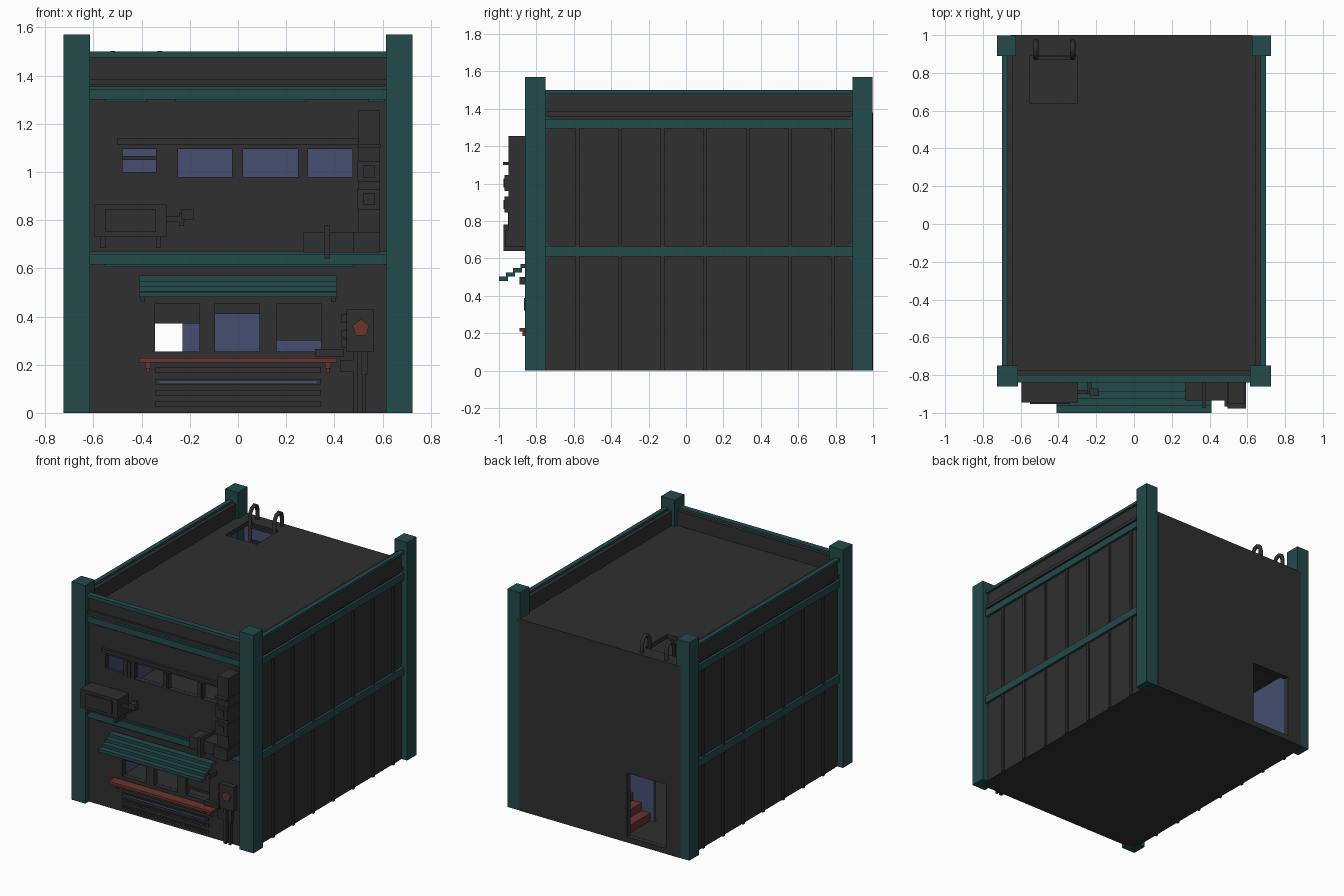
import bpy, bmesh, math
from mathutils import Matrix, Vector

cube = bpy.data.objects.get("Cube")
if cube:
    bpy.data.objects.remove(cube, do_unlink=True)


def material(name, rgb):
    m = bpy.data.materials.new(name)
    m.use_nodes = True
    m.diffuse_color = (*rgb, 1)
    bsdf = next(n for n in m.node_tree.nodes if n.type == 'BSDF_PRINCIPLED')
    bsdf.inputs["Base Color"].default_value = (*rgb, 1)
    bsdf.inputs["Roughness"].default_value = 0.8
    return m


DARK = material("charcoal", (0.029, 0.029, 0.029))
TEAL = material("dark_teal", (0.017, 0.068, 0.068))
BLUE = material("slate_blue", (0.060, 0.077, 0.160))
RUST = material("rust_brown", (0.140, 0.035, 0.024))


def finish(name, bm, mat):
    bmesh.ops.recalc_face_normals(bm, faces=bm.faces)
    me = bpy.data.meshes.new(name)
    bm.to_mesh(me)
    bm.free()
    me.materials.append(mat)
    ob = bpy.data.objects.new(name, me)
    bpy.context.collection.objects.link(ob)
    return ob


def box(name, x, y, z, mat=DARK):
    """Box from three (low, high) ranges."""
    bm = bmesh.new()
    size = [r[1] - r[0] for r in (x, y, z)]
    mid = [(r[1] + r[0]) / 2 for r in (x, y, z)]
    bmesh.ops.create_cube(bm, size=1, matrix=Matrix.Translation(mid) @ Matrix.Diagonal((*size, 1)))
    return finish(name, bm, mat)


def sheet(name, u, v, holes, place, thick, mat):
    """Rectangular sheet with rectangular openings (u0, u1, v0, v1), given thickness."""
    us = sorted({*u, *[h[0] for h in holes], *[h[1] for h in holes]})
    vs = sorted({*v, *[h[2] for h in holes], *[h[3] for h in holes]})
    bm = bmesh.new()
    grid = {(a, b): bm.verts.new(place(a, b)) for a in us for b in vs}
    for a, a2 in zip(us, us[1:]):
        for b, b2 in zip(vs, vs[1:]):
            cu, cv = (a + a2) / 2, (b + b2) / 2
            if not any(h[0] < cu < h[1] and h[2] < cv < h[3] for h in holes):
                bm.faces.new([grid[a, b], grid[a2, b], grid[a2, b2], grid[a, b2]])
    bmesh.ops.delete(bm, geom=[w for w in bm.verts if not w.link_faces], context='VERTS')
    ob = finish(name, bm, mat)
    s = ob.modifiers.new("thickness", 'SOLIDIFY')
    s.thickness, s.offset = thick, 0
    return ob


def rounded_panel(name, x, y, z, mat, r=0.03):
    """Upright side panel whose outline has rounded corners."""
    bm = bmesh.new()
    ring = []
    for cy, cz, a0 in ((y[1] - r, z[1] - r, 0), (y[0] + r, z[1] - r, 90),
                       (y[0] + r, z[0] + r, 180), (y[1] - r, z[0] + r, 270)):
        for k in range(4):
            a = math.radians(a0 + 30 * k)
            ring.append(bm.verts.new((x[0], cy + r * math.cos(a), cz + r * math.sin(a))))
    f = bm.faces.new(ring)
    out = bmesh.ops.extrude_face_region(bm, geom=[f])
    bmesh.ops.translate(bm, vec=(x[1] - x[0], 0, 0),
                        verts=[g for g in out["geom"] if isinstance(g, bmesh.types.BMVert)])
    return finish(name, bm, mat)


def span(s, a, b):
    return tuple(sorted((s * a, s * b)))


# Front, back and roof shells with openings, each lined inside
LOW_WIN = [(-0.345, -0.16, 0.255, 0.455), (-0.095, 0.09, 0.255, 0.455), (0.16, 0.345, 0.255, 0.455)]
UP_WIN = [(-0.48, -0.34, 0.98, 1.095), (-0.25, -0.025, 0.98, 1.095),
          (0.02, 0.25, 0.98, 1.095), (0.29, 0.475, 0.98, 1.095)]
DOOR = [(-0.54, -0.23, 0.04, 0.50)]
HATCH = [(-0.55, -0.30, 0.64, 0.89)]
sheet("front_wall", (-0.64, 0.64), (0, 1.48), LOW_WIN + UP_WIN, lambda a, b: (a, -0.805, b), 0.03, DARK)
sheet("front_lining", (-0.64, 0.64), (0.02, 1.35), LOW_WIN + UP_WIN, lambda a, b: (a, -0.785, b), 0.008, BLUE)
sheet("back_wall", (-0.655, 0.625), (0, 1.38), DOOR, lambda a, b: (a, 0.985, b), 0.03, DARK)
sheet("back_lining", (-0.64, 0.62), (0.02, 1.35), DOOR, lambda a, b: (a, 0.965, b), 0.008, BLUE)
sheet("roof", (-0.65, 0.65), (-0.79, 0.999), HATCH, lambda a, b: (a, b, 1.365), 0.03, DARK)

# Floors and the inner partition beside the stairs
box("ground_floor", (-0.68, 0.68), (-0.81, 0.99), (0, 0.03))
box("upper_floor", (-0.64, 0.64), (-0.79, 0.96), (0.62, 0.65))
box("stair_partition", (-0.23, 0.64), (0.67, 0.69), (0.03, 0.62), BLUE)
for i in range(10):
    x = -0.20 + 0.07 * i
    box("stair_step", (x, x + 0.08), (0.69, 0.96), (0.03 + 0.055 * i, 0.085 + 0.055 * i), RUST)

# Corner posts and ribbed side walls
ROWS = [(0.0, 0.61), (0.665, 1.295), (1.345, 1.48)]
for s in (-1, 1):
    box("front_post", span(s, 0.615, 0.725), (-0.86, -0.75), (0, 1.57), TEAL)
    box("back_post", span(s, 0.625, 0.725), (0.89, 0.998), (0, 1.57), TEAL)
    box("side_wall", span(s, 0.64, 0.668), (-0.78, 0.97), (0.0, 1.485))
    box("side_lining", span(s, 0.632, 0.64), (-0.78, 0.96), (0.03, 1.35), BLUE)
    box("side_frame", span(s, 0.668, 0.676), (-0.76, 0.90), (0, 1.5), TEAL)
    for z in ROWS:
        rounded_panel("side_panel", (s * 0.670, s * 0.682), (-0.748, 0.888), z, DARK)
    for z in ((0.61, 0.665), (1.295, 1.345), (1.48, 1.50)):
        box("side_rail", span(s, 0.672, 0.70), (-0.76, 0.90), z, TEAL)
    box("parapet_pipe", span(s, 0.68, 0.695), (-0.75, 0.89), (1.36, 1.385))
    for i in range(7):
        y = -0.58 + 0.2275 * i
        for z in ROWS[:2]:
            box("side_rib", span(s, 0.67, 0.694), (y - 0.01, y + 0.01), z)

# Front parapet and horizontal bands
box("front_parapet", (-0.62, 0.62), (-0.82, -0.775), (1.36, 1.485))
box("front_parapet_pipe", (-0.615, 0.615), (-0.835, -0.82), (1.36, 1.385))
for z0, z1, y0 in ((1.475, 1.50, -0.84), (1.30, 1.345, -0.84), (1.345, 1.355, -0.828),
                   (0.615, 0.66, -0.84), (0.66, 0.67, -0.828)):
    box("front_band", (-0.62, 0.62), (y0, -0.80), (z0, z1), TEAL)
for x, z in (((-0.55, -0.38), 1.29), ((-0.26, 0.28), 1.29), ((0.54, 0.61), 1.29), ((-0.55, 0.48), 0.605)):
    box("band_trim", x, (-0.83, -0.815), (z, z + 0.012), TEAL)

# Lower windows: blinds and sills
for (x0, x1, z0, z1), drop in zip(LOW_WIN, (0.37, 0.41, 0.30)):
    box("window_blind", (x0, x1), (-0.806, -0.798), (drop, z1))
    box("blind_bar", (x0, x1), (-0.812, -0.798), (drop, drop + 0.015))

# Upper windows: ledge, sill and dividers
box("window_ledge", (-0.50, 0.50), (-0.838, -0.81), (1.115, 1.14))
box("window_sill", (-0.48, -0.34), (-0.825, -0.80), (0.98, 1.0))
for x in (-0.33, -0.30, -0.015, 0.26):
    box("window_divider", (x, x + 0.022), (-0.826, -0.815), (0.98, 1.095))

# Stepped slat awning
for i in range(4):
    y, z = -0.85 - 0.038 * i, 0.548 - 0.0225 * i
    box("awning_slat", (-0.41, 0.41), (y - 0.036, y + 0.012), (z, z + 0.022), TEAL)
for s in (-1, 1):
    box("awning_bracket", span(s, 0.385, 0.405), (-0.89, -0.81), (0.46, 0.50))

# Counter shelf and brackets
box("counter_shelf", (-0.41, 0.41), (-0.89, -0.81), (0.21, 0.228), RUST)
for s in (-1, 1):
    box("shelf_bracket", span(s, 0.362, 0.385), (-0.875, -0.81), (0.185, 0.21), RUST)
    box("shelf_bracket_foot", span(s, 0.367, 0.38), (-0.845, -0.81), (0.165, 0.185), RUST)

# Wall vents under the counter
for z in (0.165, 0.117, 0.072, 0.026):
    box("vent_frame", (-0.345, 0.345), (-0.83, -0.81), (z, z + 0.024))
    box("vent_slot", (-0.325, 0.325), (-0.834, -0.828), (z + 0.007, z + 0.016), BLUE if z == 0.117 else DARK)

# Meter box with a rust badge and pipes
box("meter_box", (0.45, 0.565), (-0.855, -0.81), (0.255, 0.43))
for z in (0.27, 0.31, 0.375):
    box("meter_lug", (0.43, 0.46), (-0.84, -0.81), (z, z + 0.035))
bm = bmesh.new()
bmesh.ops.create_cone(bm, cap_ends=True, segments=5, radius1=0.037, radius2=0.037, depth=0.012,
                      matrix=Matrix.Translation((0.51, -0.859, 0.352)) @ Matrix.Rotation(math.pi / 2, 4, 'X'))
finish("meter_badge", bm, RUST)
for x, z in (((0.478, 0.498), (0.0, 0.26)), ((0.512, 0.54), (0.16, 0.26)), ((0.517, 0.53), (0.0, 0.16)),
             ((0.425, 0.49), (0.17, 0.22)), ((0.32, 0.44), (0.235, 0.265))):
    box("meter_pipe", x, (-0.845, -0.81), z)

# Air conditioning unit
box("cooler_body", (-0.595, -0.297), (-0.945, -0.815), (0.73, 0.865))
box("cooler_grille", (-0.55, -0.34), (-0.953, -0.94), (0.75, 0.845))
for x in (-0.56, -0.33):
    box("cooler_leg", (x - 0.01, x + 0.01), (-0.93, -0.81), (0.685, 0.735))
box("cooler_pipe", (-0.30, -0.22), (-0.90, -0.88), (0.795, 0.815))
box("cooler_valve", (-0.235, -0.185), (-0.91, -0.87), (0.80, 0.845))
box("cooler_hose", (-0.245, -0.225), (-0.90, -0.81), (0.775, 0.83))

# Exhaust duct with stacked boxes and elbow
box("duct_riser", (0.50, 0.588), (-0.95, -0.81), (0.665, 1.255))
for z in (0.845, 0.96):
    box("duct_box", (0.497, 0.59), (-0.97, -0.83), (z, z + 0.085))
    box("duct_cap", (0.52, 0.568), (-0.977, -0.965), (z + 0.018, z + 0.067))
box("duct_collar", (0.495, 0.593), (-0.978, -0.82), (1.10, 1.115))
box("duct_base", (0.48, 0.59), (-0.965, -0.81), (0.665, 0.75))
box("duct_elbow", (0.27, 0.50), (-0.935, -0.81), (0.665, 0.75))
box("duct_strap", (0.36, 0.382), (-0.975, -0.82), (0.64, 0.78))

# Roof ladder with arched handles through the hatch
for x in (-0.52, -0.325):
    cu = bpy.data.curves.new("ladder_rail", 'CURVE')
    cu.dimensions = '3D'
    cu.bevel_depth, cu.bevel_resolution, cu.use_fill_caps = 0.015, 1, True
    path = [(0.88, 0.65), (0.88, 1.45), (0.90, 1.48), (0.93, 1.49), (0.955, 1.475), (0.965, 1.44), (0.965, 1.37)]
    sp = cu.splines.new('POLY')
    sp.points.add(len(path) - 1)
    for p, (y, z) in zip(sp.points, path):
        p.co = (x, y, z, 1)
    cu.materials.append(DARK)
    bpy.context.collection.objects.link(bpy.data.objects.new("ladder_rail", cu))
for i in range(7):
    z = 0.75 + 0.1 * i
    box("ladder_rung", (-0.52, -0.325), (0.872, 0.888), (z, z + 0.016))
